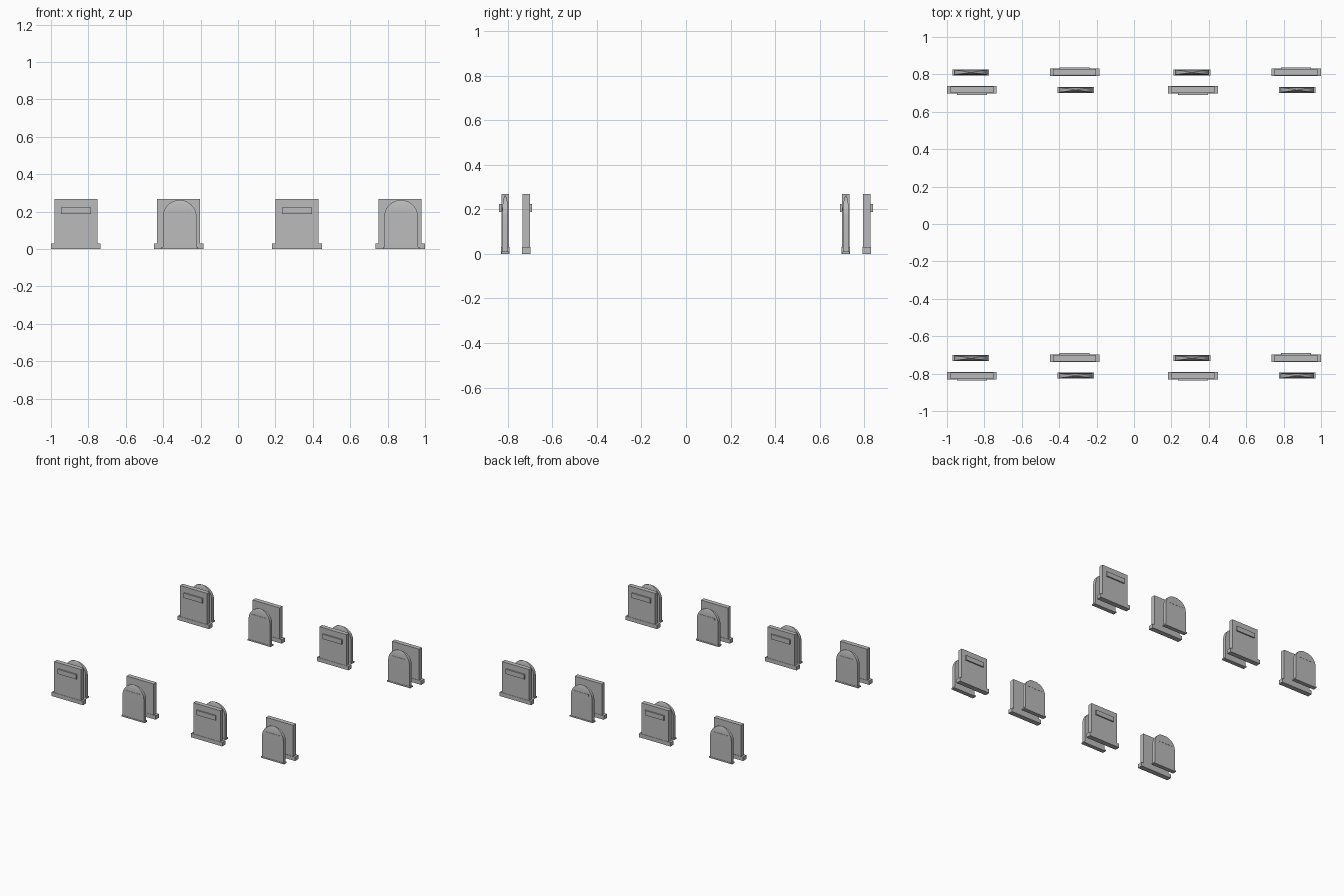
import bpy, bmesh, math
from mathutils import Matrix

cube = bpy.data.objects.get("Cube")
if cube:
    bpy.data.objects.remove(cube, do_unlink=True)

stone = bpy.data.materials.new("grey stone")
stone.use_nodes = True
GREY = (0.5, 0.5, 0.5, 1)
stone.diffuse_color = GREY
stone.node_tree.nodes["Principled BSDF"].inputs["Base Color"].default_value = GREY


def stack(name, sections, matrix, x=0, y=0):
    """Loft rectangular sections (half width, half depth, height) into a solid."""
    bm = bmesh.new()
    rings = []
    for w, d, z in sections:
        corners = ((-w, -d), (w, -d), (w, d), (-w, d))
        rings.append([bm.verts.new((x + a, y + b, z)) for a, b in corners])
    bm.faces.new(rings[0][::-1])
    bm.faces.new(rings[-1])
    for low, high in zip(rings, rings[1:]):
        for i in range(4):
            j = (i + 1) % 4
            bm.faces.new((low[i], low[j], high[j], high[i]))
    bmesh.ops.transform(bm, matrix=matrix, verts=bm.verts)
    mesh = bpy.data.meshes.new(name)
    bm.to_mesh(mesh)
    bm.free()
    mesh.materials.append(stone)
    obj = bpy.data.objects.new(name, mesh)
    bpy.context.collection.objects.link(obj)
    return obj


def block(name, w, d, z0, z1, matrix, x=0, y=0):
    return stack(name, [(w, d, z0), (w, d, z1)], matrix, x, y)


def dome_sections(w, d, spring, rise, steps=10):
    """Straight shaft topped by a four-sided dome."""
    result = [(w, d, 0.01)]
    for i in range(steps + 1):
        a = math.radians(89) * i / steps
        result.append((w * math.cos(a), d * math.cos(a), spring + rise * math.sin(a)))
    return result


def grave_pair(matrix):
    # Square headstone, facing outward
    front = -0.047
    block("square_stone_base", 0.133, 0.0195, 0, 0.03, matrix, y=front)
    block("square_stone_body", 0.115, 0.017, 0.03, 0.268, matrix, y=front)
    block("square_stone_plaque", 0.08, 0.009, 0.187, 0.223, matrix, y=front - 0.018)
    # Domed headstone, back to back with it
    x, back = -0.005, 0.047
    block("domed_stone_base", 0.098, 0.016, 0, 0.01, matrix, x, back)
    body = stack("domed_stone_body", dome_sections(0.09, 0.0135, 0.172, 0.09),
                 matrix, x, back)
    block("domed_stone_plaque", 0.062, 0.005, 0.193, 0.209, matrix, x, back + 0.0095)
    return body


# Two rows of four pairs, every second pair turned around
bodies = []
for row_y in (-0.764, 0.764):
    for i, px in enumerate((-0.867, -0.317, 0.315, 0.867)):
        place = Matrix.Translation((px, row_y, 0)) @ Matrix.Rotation(math.pi * (i % 2), 4, 'Z')
        bodies.append(grave_pair(place))

# Smooth the domes, keeping their corner creases
bpy.ops.object.select_all(action='DESELECT')
for obj in bodies:
    obj.select_set(True)
bpy.context.view_layer.objects.active = bodies[0]
bpy.ops.object.shade_smooth_by_angle(angle=math.radians(30))
